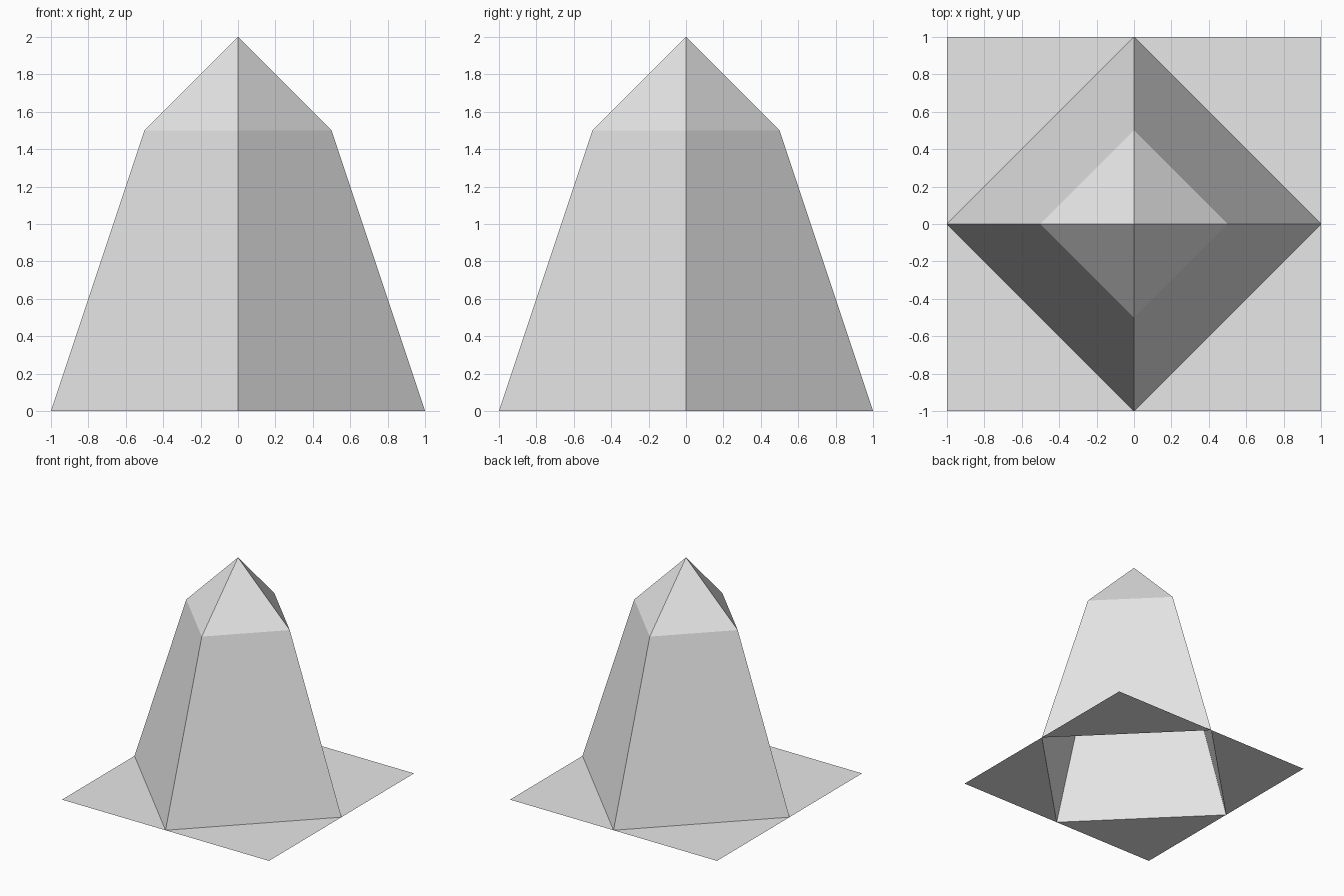
import bpy
import bmesh
from mathutils import Matrix, Vector

cube = bpy.data.objects.get("Cube")
if cube:
    bpy.data.objects.remove(cube, do_unlink=True)

grey = bpy.data.materials.new("plain grey")
grey.use_nodes = True
colour = (0.8, 0.8, 0.8, 1)
grey.diffuse_color = colour
grey.node_tree.nodes["Principled BSDF"].inputs["Base Color"].default_value = colour


def add_part(name, bm):
    mesh = bpy.data.meshes.new(name)
    bm.to_mesh(mesh)
    bm.free()
    mesh.materials.append(grey)
    part = bpy.data.objects.new(name, mesh)
    bpy.context.collection.objects.link(part)


def ring(bm, radius, z):
    """Four corners of a diamond, counterclockwise from +x."""
    return [bm.verts.new((x * radius, y * radius, z))
            for x, y in ((1, 0), (0, 1), (-1, 0), (0, -1))]


# Hollow tower: tapered open-bottomed walls with a pyramid cap
bm = bmesh.new()
foot = ring(bm, 1, 0)
shoulder = ring(bm, 0.5, 1.5)
apex = bm.verts.new((0, 0, 2))
for i in range(4):
    j = (i + 1) % 4
    bm.faces.new((foot[i], foot[j], shoulder[j], shoulder[i]))
    bm.faces.new((shoulder[i], shoulder[j], apex))
add_part("tower", bm)

# Square base: four corner triangles around the open diamond
bm = bmesh.new()
for i in range(4):
    turn = Matrix.Rotation(i * 1.5707963, 3, "Z")
    bm.faces.new([bm.verts.new(turn @ Vector(p))
                  for p in ((1, 0, 0), (1, 1, 0), (0, 1, 0))])
bmesh.ops.remove_doubles(bm, verts=bm.verts, dist=0.001)
add_part("base_corners", bm)
